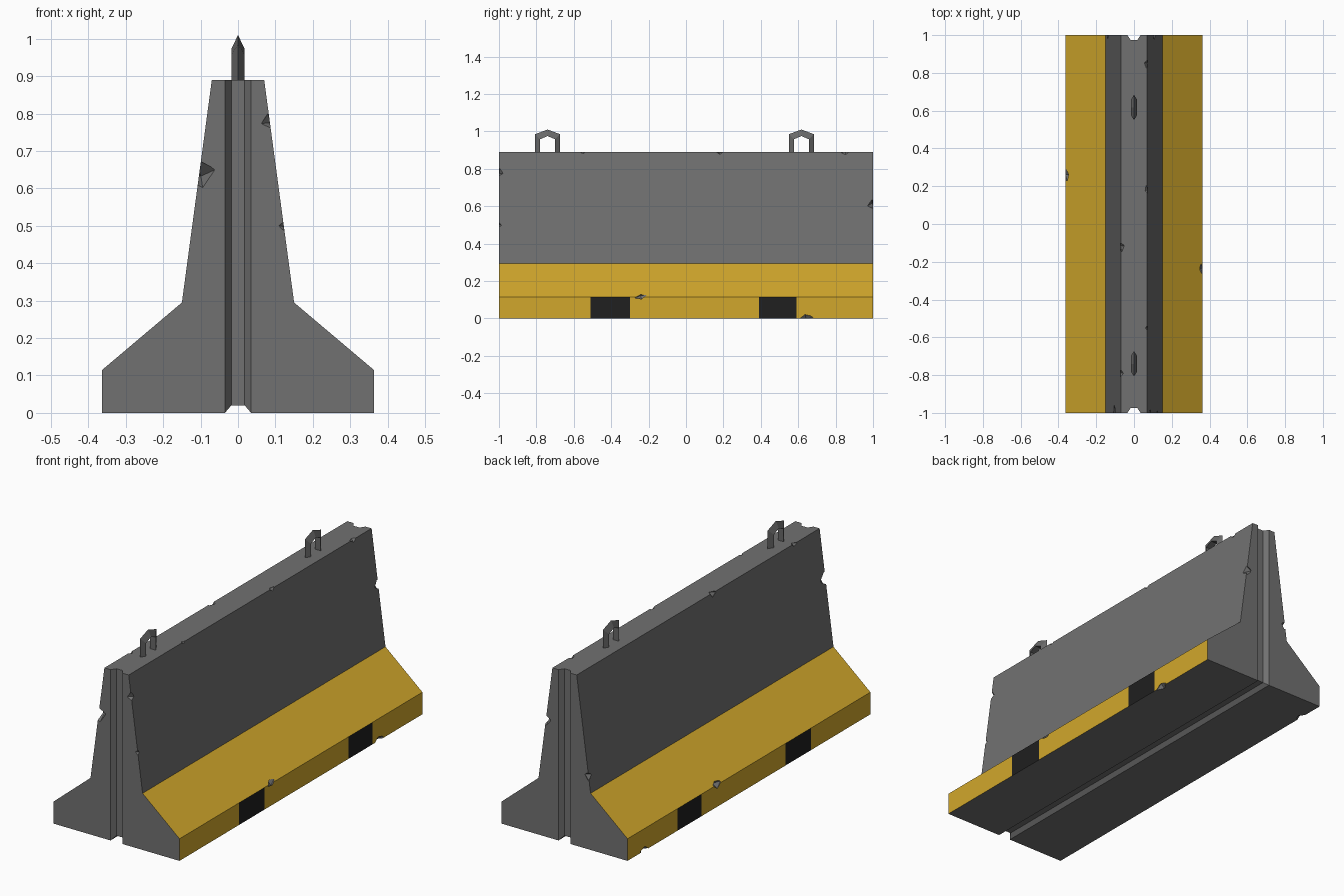
import bpy, bmesh, random
from mathutils import Matrix, Euler, Vector

if "Cube" in bpy.data.objects:
    bpy.data.objects.remove(bpy.data.objects["Cube"])

random.seed(4)


def material(name, rgb):
    m = bpy.data.materials.new(name)
    m.diffuse_color = (*rgb, 1)
    m.use_nodes = True
    m.node_tree.nodes["Principled BSDF"].inputs["Base Color"].default_value = m.diffuse_color
    return m


CONCRETE = material("grey concrete", (0.165, 0.165, 0.165))
YELLOW = material("yellow paint", (0.64, 0.39, 0.025))
BLACK = material("black paint", (0.014, 0.014, 0.014))
STEEL = material("steel", (0.14, 0.14, 0.14))


def to_object(name, bm, mats):
    bmesh.ops.recalc_face_normals(bm, faces=bm.faces)
    me = bpy.data.meshes.new(name)
    bm.to_mesh(me)
    bm.free()
    ob = bpy.data.objects.new(name, me)
    bpy.context.collection.objects.link(ob)
    for m in mats:
        me.materials.append(m)
    return ob


def loft(bm, rings):
    rows = [[bm.verts.new(p) for p in r] for r in rings]
    n = len(rows[0])
    for a, b in zip(rows, rows[1:]):
        for i in range(n):
            bm.faces.new((a[i], a[(i + 1) % n], b[(i + 1) % n], b[i]))
    bm.faces.new(rows[0])
    bm.faces.new(rows[-1])


# Barrier body: mirrored profile with a groove along the underside
half = [(0.018, 0.02), (0.035, 0), (0.363, 0), (0.363, 0.115), (0.15, 0.295), (0.07, 0.89)]
profile = half + [(-x, z) for x, z in reversed(half)]
stations = [-1, -0.51, -0.30, 0.39, 0.59, 1]
bm = bmesh.new()
loft(bm, [[(x, y, z) for x, z in profile] for y in stations])
body = to_object("barrier_body", bm, [CONCRETE, YELLOW, BLACK])

# Paint: yellow lower sides, black blocks on the kerb
for f in body.data.polygons:
    c, n = f.center, f.normal
    if abs(n.x) > 0.4 and abs(c.x) > 0.2:
        block = -0.51 < c.y < -0.30 or 0.39 < c.y < 0.59
        f.material_index = 2 if block and c.z < 0.1 else 1


def cut(bm, name):
    cutter = to_object(name, bm, [CONCRETE])
    cutter.hide_render = True
    mod = body.modifiers.new(name, 'BOOLEAN')
    mod.operation = 'DIFFERENCE'
    mod.solver = 'EXACT'
    mod.object = cutter
    bpy.context.view_layer.objects.active = body
    bpy.ops.object.modifier_apply(modifier=mod.name)
    bpy.data.objects.remove(cutter)


# Upright joint grooves in both ends
groove = [(0.018, 0.975), (0.035, 1), (0.035, 1.1)]
groove += [(-x, y) for x, y in reversed(groove)]
bm = bmesh.new()
for s in (-1, 1):
    loft(bm, [[(x, s * y, z) for x, y in groove] for z in (-0.1, 1.1)])
cut(bm, "end_groove_cutter")


# Chipped edges: (side, y, z, radius), placed on the profile's surface
def surface_x(z):
    pts = half[2:]
    for (x0, z0), (x1, z1) in zip(pts, pts[1:]):
        if z <= z1:
            return x0 + (x1 - x0) * (z - z0) / (z1 - z0)
    return pts[-1][0]


chips = [
    (-1, -1, 0.64, 0.045), (1, -1, 0.78, 0.024), (1, 1, 0.61, 0.032),
    (1, -1, 0.5, 0.014), (-1, 1, 0.38, 0.025), (1, -0.24, 0.118, 0.02),
    (1, 0.64, 0, 0.025), (-1, 0.26, 0.118, 0.024), (-1, 0.86, 0, 0.025),
    (1, 0.85, 0.89, 0.016), (1, 0.18, 0.89, 0.014), (1, -0.55, 0.89, 0.01),
    (-1, -0.12, 0.89, 0.02), (-1, -0.79, 0.89, 0.014),
]
bm = bmesh.new()
for side, y, z, r in chips:
    long = 1 if abs(y) == 1 else 1.8     # chips stretch along the long edges
    tilt = Euler([random.uniform(-0.3, 0.3) for _ in range(3)])
    m = (Matrix.Translation(Vector((side * surface_x(z), y, z)))
         @ tilt.to_matrix().to_4x4() @ Matrix.Diagonal((r, r * long, r, 1)))
    bmesh.ops.create_uvsphere(bm, u_segments=4, v_segments=2, radius=1, matrix=m)
cut(bm, "chip_cutter")

# Lifting loops: triangular bar bent into a pointed arch
outer = [(-0.067, 0.87), (-0.067, 0.985), (0, 1.01), (0.067, 0.985), (0.067, 0.87)]
inner = [(-0.04, 0.87), (-0.04, 0.958), (0, 0.975), (0.04, 0.958), (0.04, 0.87)]
for name, cy in (("front_lifting_loop", -0.74), ("back_lifting_loop", 0.617)):
    bm = bmesh.new()
    loft(bm, [[(0, cy + o[0], o[1]), (0.017, cy + i[0], i[1]), (-0.017, cy + i[0], i[1])]
              for o, i in zip(outer, inner)])
    to_object(name, bm, [STEEL])
